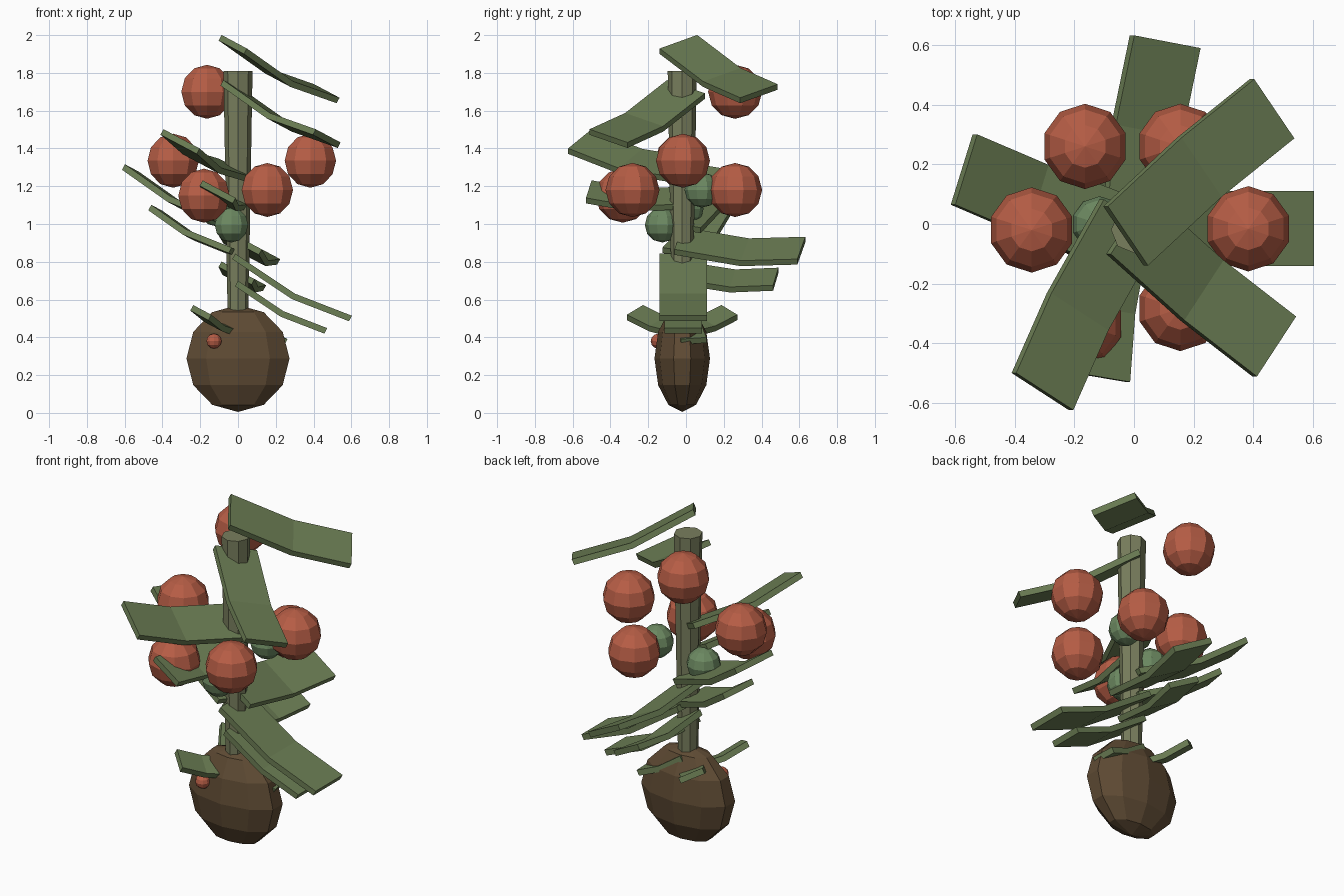
import bpy, bmesh
from math import radians
from mathutils import Matrix, Vector

if "Cube" in bpy.data.objects:
    bpy.data.objects.remove(bpy.data.objects["Cube"])


def material(name, rgb):
    m = bpy.data.materials.new(name)
    m.diffuse_color = (*rgb, 1)
    m.use_nodes = True
    m.node_tree.nodes["Principled BSDF"].inputs["Base Color"].default_value = m.diffuse_color
    return m


BARK = material("bark", (0.114, 0.07, 0.034))
STEM = material("stem", (0.19, 0.21, 0.11))
LEAF = material("leaf", (0.15, 0.21, 0.09))
RED = material("fruit_red", (0.47, 0.11, 0.06))
GREEN = material("fruit_green", (0.15, 0.25, 0.12))


def finish(name, bm, mat, matrix):
    bmesh.ops.recalc_face_normals(bm, faces=bm.faces)
    mesh = bpy.data.meshes.new(name)
    bm.to_mesh(mesh)
    bm.free()
    mesh.materials.append(mat)
    ob = bpy.data.objects.new(name, mesh)
    ob.matrix_world = matrix
    bpy.context.collection.objects.link(ob)
    return ob


def ball(name, centre, radii, mat):
    bm = bmesh.new()
    bmesh.ops.create_uvsphere(bm, u_segments=10, v_segments=6, radius=1)
    bmesh.ops.scale(bm, vec=radii, verts=bm.verts)
    finish(name, bm, mat, Matrix.Translation(centre))


def leaf(name, base, azimuth, length, width, thick=0.033):
    """Bent ribbon, turned in its own plane, then tilted down towards +x."""
    bm = bmesh.new()
    rings = []
    for t, dip in ((0, 0), (0.54, -0.055), (1, 0)):
        x, z = t * length, dip * length
        rings.append([bm.verts.new((x, s * width / 2, z + d)) for s, d in
                      ((-1, 0), (1, 0), (1, -thick), (-1, -thick))])
    for a, b in zip(rings, rings[1:]):
        for i in range(4):
            j = (i + 1) % 4
            bm.faces.new((a[i], a[j], b[j], b[i]))
    bm.faces.new(rings[0])
    bm.faces.new(rings[-1])
    matrix = (Matrix.Translation(base) @ Matrix.Rotation(radians(28), 4, 'Y')
              @ Matrix.Rotation(radians(azimuth), 4, 'Z'))
    finish(name, bm, LEAF, matrix)


# Seed-like base
ball("seed_base", (0, -0.02, 0.288), (0.287, 0.147, 0.283), BARK)

# Stalk, widening towards the top
bm = bmesh.new()
bmesh.ops.create_cone(bm, cap_ends=True, segments=8,
                      radius1=0.053, radius2=0.077, depth=1.41)
finish("stalk", bm, STEM, Matrix.Translation((0, -0.02, 1.105)))

# Ripe fruit
for i, c in enumerate([(-0.164, 0.26, 1.70), (-0.343, -0.02, 1.335),
                       (0.383, -0.016, 1.335), (0.155, 0.26, 1.18),
                       (0.155, -0.283, 1.18), (-0.18, -0.335, 1.15)]):
    ball(f"red_fruit_{i + 1}", c, (0.143, 0.143, 0.143), RED)
ball("tiny_red_fruit", (-0.127, -0.145, 0.38), (0.042, 0.042, 0.04), RED)

# Unripe fruit
for i, c in enumerate([(0.13, 0.085, 1.18), (-0.035, -0.125, 0.995),
                       (-0.115, 0.0, 1.08)]):
    ball(f"green_fruit_{i + 1}", c, (0.093, 0.093, 0.093), GREEN)

# Leaves: base point, azimuth, length, width
LEAVES = {
    "large_leaf": [((-0.02, -0.04, 1.965), 37.5, 0.70, 0.25),
                   ((-0.012, 0.0, 1.727), -36.5, 0.69, 0.25),
                   ((-0.005, 0.02, 1.295), -119.8, 0.67, 0.25),
                   ((-0.004, -0.04, 1.0), 160.6, 0.67, 0.25),
                   ((0.015, -0.04, 0.925), 80.4, 0.66, 0.255),
                   ((-0.015, -0.015, 0.843), 0, 0.70, 0.25)],
    "medium_leaf": [((0.0, -0.02, 0.755), 82, 0.50, 0.20),
                    ((0.0, -0.015, 0.70), 0, 0.535, 0.20),
                    ((-0.005, -0.03, 0.86), 160.6, 0.51, 0.20),
                    ((-0.035, -0.02, 1.15), -98.5, 0.50, 0.20)],
    "small_leaf": [((-0.01, -0.01, 0.45), -128, 0.33, 0.137),
                   ((-0.01, -0.03, 0.45), 128, 0.33, 0.137),
                   ((0.0, 0.0, 0.53), 8, 0.29, 0.137)],
}
for name, rows in LEAVES.items():
    for i, row in enumerate(rows):
        leaf(f"{name}_{i + 1}", *row)
